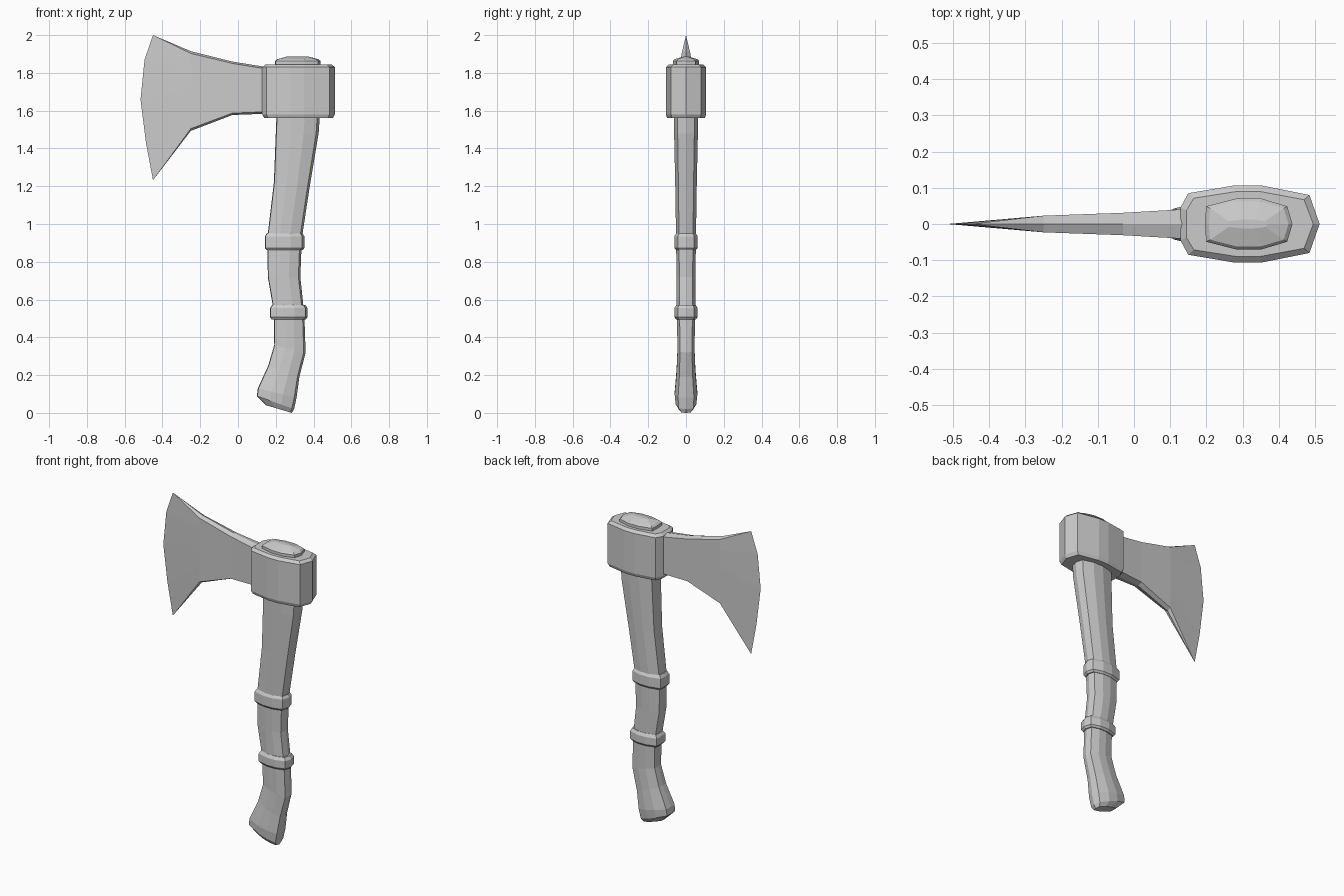
import bpy, bmesh

if "Cube" in bpy.data.objects:
    bpy.data.objects.remove(bpy.data.objects["Cube"])


def loft(name, rings):
    """Skin a list of equal-length closed rings and cap both ends."""
    bm = bmesh.new()
    loops = [[bm.verts.new(p) for p in ring] for ring in rings]
    n = len(loops[0])
    for a, b in zip(loops, loops[1:]):
        for i in range(n):
            j = (i + 1) % n
            bm.faces.new((a[i], a[j], b[j], b[i]))
    bm.faces.new(loops[0][::-1])
    bm.faces.new(loops[-1])
    bmesh.ops.remove_doubles(bm, verts=bm.verts, dist=0.0005)
    bmesh.ops.recalc_face_normals(bm, faces=bm.faces)
    mesh = bpy.data.meshes.new(name)
    bm.to_mesh(mesh)
    bm.free()
    obj = bpy.data.objects.new(name, mesh)
    bpy.context.collection.objects.link(obj)
    return obj


def mirrored(half):
    """Complete a half outline (front side, end points on y=0)."""
    return half + [(x, -y) for x, y in half[-2:0:-1]]


# Ten-sided wooden section, from left ridge to right ridge
GRIP = mirrored([(-1, 0), (-.97, -.7), (-.3, -1), (.3, -1), (.88, -.7), (1, 0)])


def grip_ring(xl, zl, xr, zr, hy):
    return [((xl + xr) / 2 + (xr - xl) / 2 * u, hy * v,
             (zl + zr) / 2 + (zr - zl) / 2 * u) for u, v in GRIP]


# Curved handle: left x/z, right x/z, half thickness
loft("handle", [grip_ring(*s) for s in [
    (.15, .04, .285, .0, .035),
    (.10, .09, .297, .02, .055),
    (.105, .13, .31, .08, .06),
    (.16, .25, .325, .19, .05),
    (.192, .36, .358, .32, .045),
    (.19, .50, .352, .50, .048),
    (.182, .58, .345, .58, .050),
    (.158, .72, .330, .72, .050),
    (.156, .87, .336, .87, .052),
    (.158, .95, .342, .95, .053),
    (.190, 1.22, .380, 1.20, .057),
    (.200, 1.48, .427, 1.48, .063),
    (.205, 1.60, .435, 1.60, .065)]])

# Two raised bands around the handle
for name, xl, xr, z0, z1, hy in [("lower_band", .170, .368, .495, .572, .062),
                                 ("upper_band", .142, .352, .862, .952, .062)]:
    loft(name, [grip_ring(xl + d, z, xr - d, z, hy - d) for z, d in
                [(z0, .009), (z0 + .012, 0), (z1 - .018, 0), (z1, .011)]])

# Handle end showing above the head
loft("handle_top", [grip_ring(*s) for s in [
    (.196, 1.83, .438, 1.83, .070),
    (.196, 1.862, .438, 1.862, .070),
    (.207, 1.872, .427, 1.872, .062),
    (.26, 1.887, .37, 1.887, .012)]])

# Head socket with chamfered rims
SOCKET = mirrored([(.128, 0), (.128, -.045), (.15, -.085), (.28, -.107),
                   (.35, -.107), (.485, -.08), (.513, 0)])


def socket_ring(z, sx, sy):
    return [(.32 + (x - .32) * sx, y * sy, z) for x, y in SOCKET]


loft("head_socket", [socket_ring(*s) for s in [
    (1.56, .94, .93), (1.58, 1, 1), (1.83, 1, 1), (1.845, .91, .84)]])

# Blade: columns of five rows per side with a ridge along top and bottom
ROWS = (1, .83, .555, .255, 0)
EDGE_X = (-.45, -.495, -.516, -.487, -.45)


def blade_ring(xs, top, bottom, t, ridge):
    lo, hi = bottom + ridge, top - ridge
    side = [(x, -t, lo + (hi - lo) * f) for x, f in zip(xs, ROWS)]
    back = [(x, t, z) for x, _, z in reversed(side)]
    return [(xs[0], 0, top)] + side + [(xs[-1], 0, bottom)] + back


loft("blade", [blade_ring([.16] * 5, 1.83, 1.583, .043, .01),
               blade_ring([.125] * 5, 1.835, 1.583, .040, .01),
               blade_ring([-.03] * 5, 1.86, 1.577, .031, .01),
               blade_ring([-.25] * 5, 1.915, 1.493, .023, .012),
               blade_ring(EDGE_X, 2.0, 1.232, 0, 0)])
